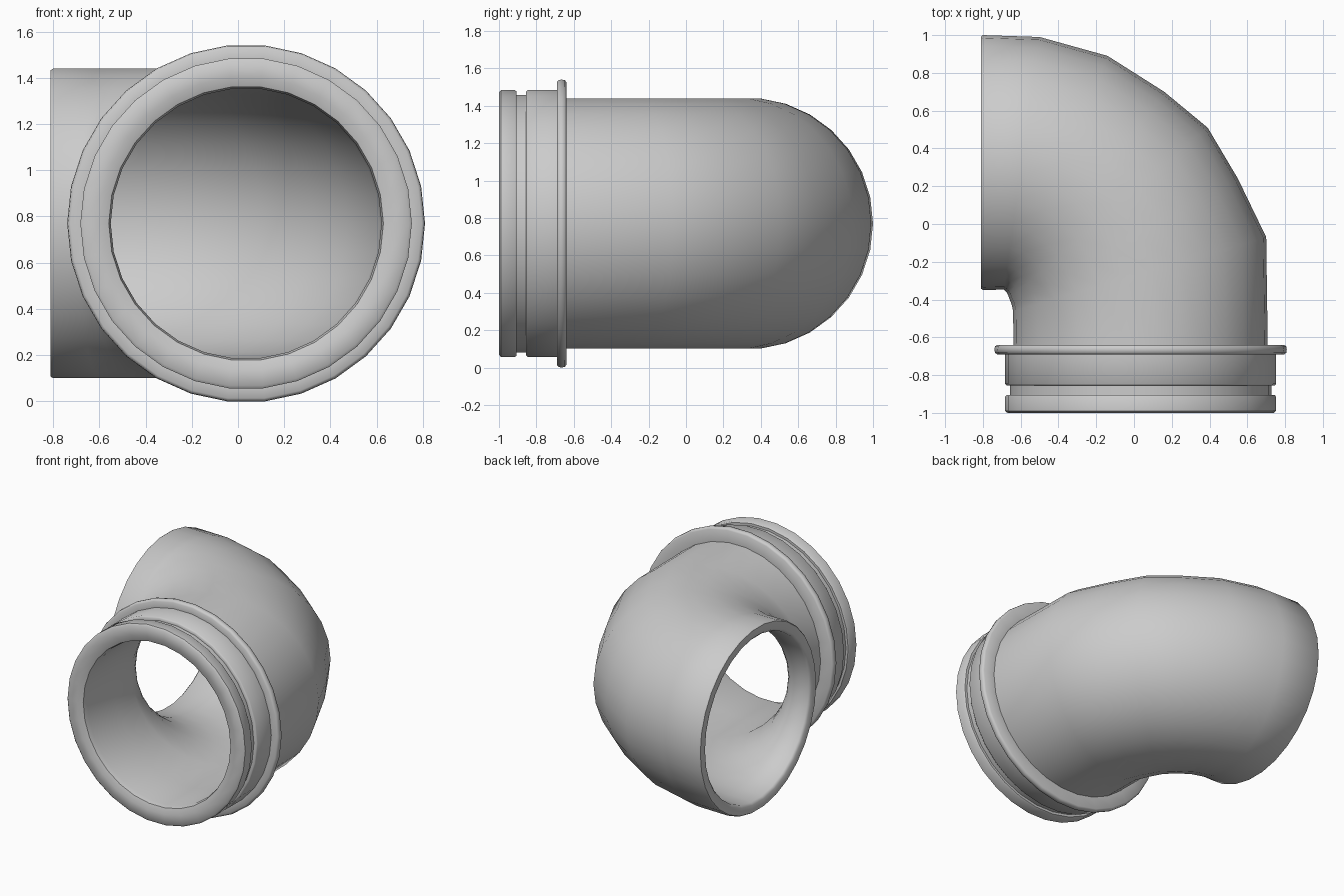
import bpy, bmesh, math
from mathutils import Vector

if "Cube" in bpy.data.objects:
    bpy.data.objects.remove(bpy.data.objects["Cube"])

SIDES = 30
CX, CZ = 0.035, 0.77
R = 0.673           # pipe outside radius
BORE = 0.87         # bore size relative to the outside


def straight(y, r):
    """Round section on the inlet axis, as (outer point, inner point, height)."""
    return ((CX + r, y), (CX - r, y), r)


def shrink(section, f):
    """Scale a section about its own middle."""
    a, b, h = Vector(section[0]), Vector(section[1]), section[2]
    m = (a + b) / 2
    return (m + (a - m) * f, m + (b - m) * f, h * f)


# Collar: lip, groove and rounded flange (y, radius)
collar = [straight(y, r) for y, r in [
    (-0.985, 0.594), (-1.0, 0.635), (-1.0, 0.705), (-0.99, 0.717),
    (-0.915, 0.717), (-0.905, 0.71), (-0.905, 0.692), (-0.855, 0.692),
    (-0.855, 0.71), (-0.847, 0.717), (-0.69, 0.717), (-0.69, 0.76),
    (-0.682, 0.771), (-0.665, 0.774), (-0.648, 0.771), (-0.64, 0.76),
    (-0.64, R)]]

# Bend: outside and throat points of each section
bend = [(o, i, R) for o, i in [
    ((0.70, -0.07), (-0.64, -0.46)), ((0.55, 0.24), (-0.648, -0.425)),
    ((0.39, 0.51), (-0.66, -0.395)), ((0.16, 0.70), (-0.667, -0.375)),
    ((-0.14, 0.89), (-0.675, -0.36)), ((-0.50, 0.99), (-0.69, -0.347)),
    ((-0.80, 1.0), (-0.80, -0.35))]]
end = ((-0.81, 0.999), (-0.81, -0.349), R)

# Outside, outlet rim, then back through the bore to the lip
sections = collar + bend + [shrink(end, 0.99), shrink(end, 0.91)]
sections += [shrink(((-0.795, 1.0), (-0.795, -0.35), R), 0.885)]
sections += [shrink(s, BORE) for s in reversed(bend[:-1])]
sections += [shrink(straight(y, R), BORE) for y in (-0.64, -0.95)]

bm = bmesh.new()
rings = []
for o, i, h in sections:
    o, i = Vector(o), Vector(i)
    mid, half = (o + i) / 2, (o - i) / 2
    ring = []
    for k in range(SIDES):
        t = math.tau * k / SIDES
        p = mid + half * math.cos(t)
        ring.append(bm.verts.new((p.x, p.y, CZ + h * math.sin(t))))
    rings.append(ring)
for n, a in enumerate(rings):
    b = rings[(n + 1) % len(rings)]
    for k in range(SIDES):
        j = (k + 1) % SIDES
        bm.faces.new((a[k], a[j], b[j], b[k]))
bmesh.ops.recalc_face_normals(bm, faces=bm.faces)

mesh = bpy.data.meshes.new("pipe_elbow")
bm.to_mesh(mesh)
bm.free()
elbow = bpy.data.objects.new("pipe_elbow", mesh)
bpy.context.collection.objects.link(elbow)
bpy.context.view_layer.objects.active = elbow
elbow.select_set(True)
bpy.ops.object.shade_smooth_by_angle(angle=math.radians(50))
